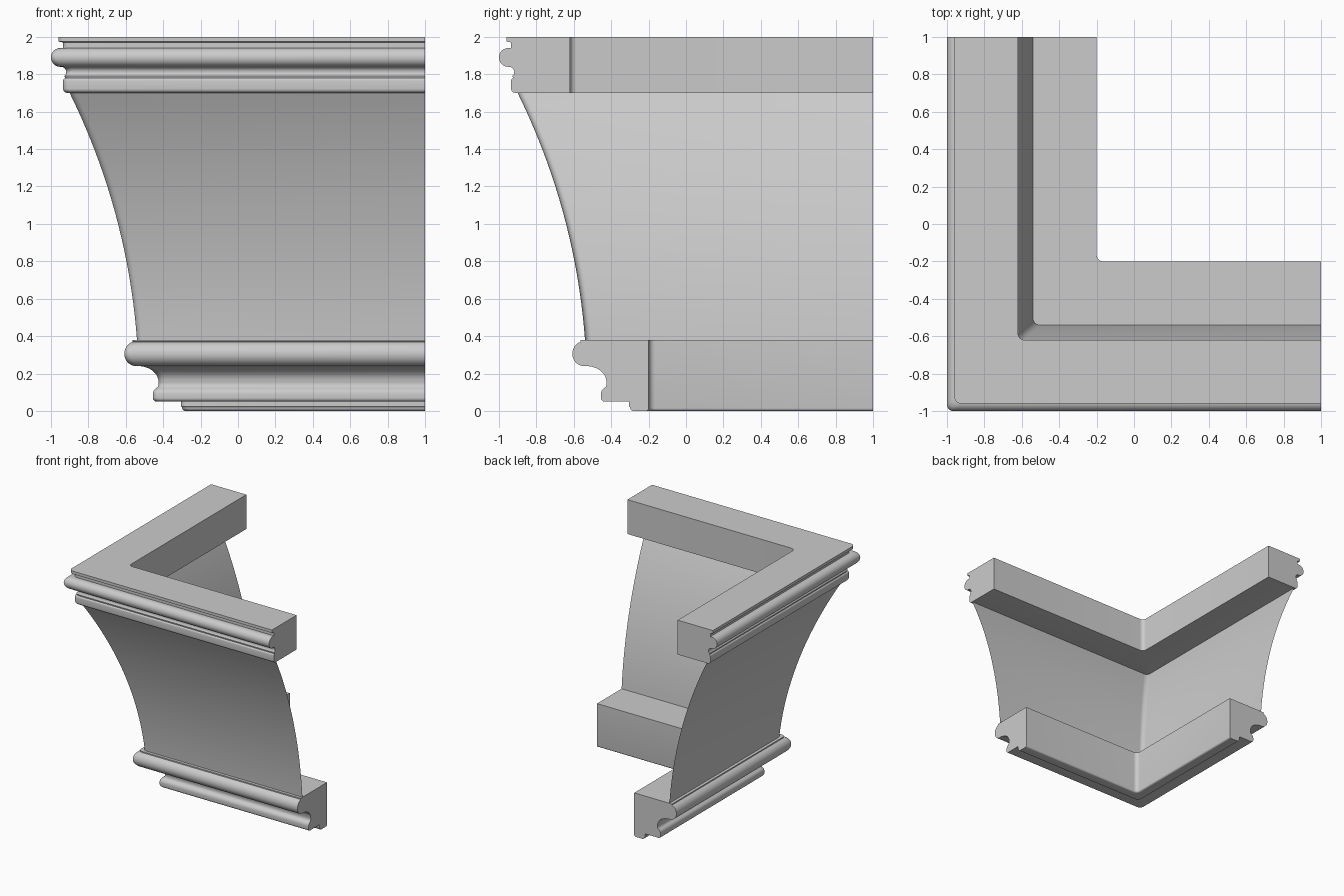
import bpy, bmesh
from math import sin, cos, radians, pi, hypot, atan2, asin

if "Cube" in bpy.data.objects:
    bpy.data.objects.remove(bpy.data.objects["Cube"])

grey = bpy.data.materials.new("plain grey")
grey.use_nodes = True
colour = (0.6, 0.6, 0.6, 1)
grey.diffuse_color = colour
grey.node_tree.nodes["Principled BSDF"].inputs["Base Color"].default_value = colour

CORNER = 0.035  # plan radius of the mitred corner
END = 1.0       # where both legs are cut off


def arc(cx, cz, rx, rz, start, stop, steps=10):
    """Points (offset, height) along part of an ellipse, angles in degrees."""
    angles = [radians(start + (stop - start) * i / steps) for i in range(steps + 1)]
    return [(cx + rx * cos(a), cz + rz * sin(a)) for a in angles]


def plan_path(p):
    """L-shaped plan line at offset p with a rounded corner."""
    c = p + CORNER
    turn = [(c + CORNER * cos(pi + i * pi / 12), c + CORNER * sin(pi + i * pi / 12))
            for i in range(7)]
    return [(p, END)] + turn + [(END, p)]


def sweep(name, profile, closed):
    """Carry a profile around the L-shaped plan, capping closed profiles."""
    bm = bmesh.new()
    rows = [[bm.verts.new((x, y, z)) for x, y in plan_path(p)] for p, z in profile]
    pairs = list(zip(rows, rows[1:])) + ([(rows[-1], rows[0])] if closed else [])
    for a, b in pairs:
        for i in range(len(a) - 1):
            bm.faces.new((a[i], a[i + 1], b[i + 1], b[i]))
    if closed:
        for end in (0, -1):
            bm.faces.new([row[end] for row in rows])
        bmesh.ops.recalc_face_normals(bm, faces=bm.faces)
    mesh = bpy.data.meshes.new(name)
    bm.to_mesh(mesh)
    bm.free()
    mesh.materials.append(grey)
    obj = bpy.data.objects.new(name, mesh)
    bpy.context.collection.objects.link(obj)
    bpy.ops.object.select_all(action="DESELECT")
    obj.select_set(True)
    bpy.context.view_layer.objects.active = obj
    bpy.ops.object.shade_smooth_by_angle(angle=radians(35))
    return obj


# Upper moulding: fillet, bead, small hollow and lower band
upper = [(-0.62, 2.0)]
upper += [(-0.96, 2.0), (-0.96, 1.975), (-0.935, 1.97), (-0.935, 1.94)]
upper += arc(-0.952, 1.89, 0.048, 0.05, 90, 270, 14)
upper += arc(-0.945, 1.812, 0.027, 0.028, 90, -50, 8)
upper += arc(-0.92, 1.765, 0.015, 0.015, 110, 180, 4)
upper += arc(-0.91, 1.722, 0.025, 0.022, 180, 270, 5)
upper += [(-0.62, 1.7)]
sweep("upper_moulding", upper, True)

# Curved cove: a thin sheet between the mouldings
foot, head, bulge = (-0.54, 0.38), (-0.90, 1.7), 0.066
dx, dz = head[0] - foot[0], head[1] - foot[1]
chord = hypot(dx, dz)
radius = (chord ** 2 / 4 + bulge ** 2) / (2 * bulge)
nx, nz = dz / chord, -dx / chord
cx = (foot[0] + head[0]) / 2 - nx * (radius - bulge)
cz = (foot[1] + head[1]) / 2 - nz * (radius - bulge)
middle, half = atan2(nz, nx), asin(chord / 2 / radius)
cove = [(cx + radius * cos(middle + half * t / 10), cz + radius * sin(middle + half * t / 10))
        for t in range(-10, 11)]
sweep("cove_panel", cove, False)

# Lower moulding: large bead, deep hollow, small band and foot
lower = [(-0.2, 0.38), (-0.565, 0.38), (-0.565, 0.37)]
lower += arc(-0.545, 0.306, 0.063, 0.066, 105, 260, 14)
lower += arc(-0.535, 0.155, 0.11, 0.085, 90, 0, 10)
lower += arc(-0.435, 0.15, 0.011, 0.025, 0, -60, 4)
lower += arc(-0.425, 0.09, 0.03, 0.035, 120, 180, 5)
lower += arc(-0.435, 0.07, 0.02, 0.02, 180, 270, 5)
lower += [(-0.305, 0.05), (-0.305, 0.025)]
lower += arc(-0.28, 0.02, 0.02, 0.02, 180, 270, 5)
lower += arc(-0.215, 0.015, 0.015, 0.015, 270, 360, 4)
sweep("lower_moulding", lower, True)
